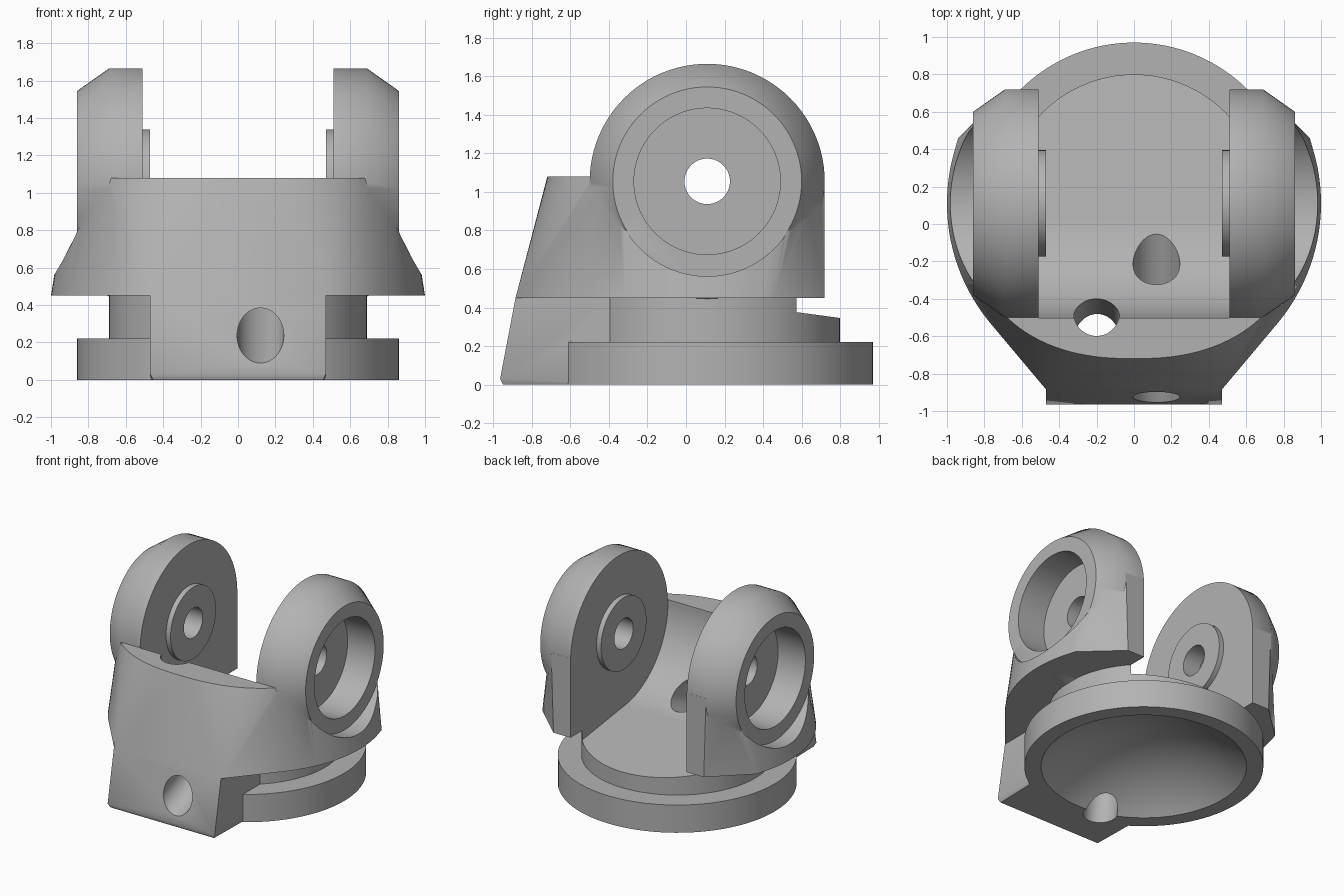
import bpy, bmesh, math
from mathutils import Vector

cube = bpy.data.objects.get("Cube")
if cube:
    bpy.data.objects.remove(cube)

grey = bpy.data.materials.new("plain grey")
grey.use_nodes = True
grey.diffuse_color = (0.45, 0.45, 0.45, 1)
grey.node_tree.nodes["Principled BSDF"].inputs["Base Color"].default_value = (0.45, 0.45, 0.45, 1)

CY, CZ = 0.11, 1.055      # pivot axis position
EAR_R, INNER, OUTER = 0.61, 0.51, 0.86
BOTTOM, TOP = 0.45, 1.08  # skirt heights


def make(name, bm):
    bmesh.ops.recalc_face_normals(bm, faces=bm.faces)
    me = bpy.data.meshes.new(name)
    bm.to_mesh(me)
    bm.free()
    me.materials.append(grey)
    ob = bpy.data.objects.new(name, me)
    bpy.context.collection.objects.link(ob)
    return ob


def hull(name, points):
    """Convex solid around a set of points."""
    bm = bmesh.new()
    for p in points:
        bm.verts.new(p)
    res = bmesh.ops.convex_hull(bm, input=bm.verts)
    loose = [v for v in bm.verts if not v.link_faces]
    bmesh.ops.delete(bm, geom=loose, context='VERTS')
    bmesh.ops.dissolve_limit(bm, angle_limit=0.002, verts=bm.verts, edges=bm.edges)
    return make(name, bm)


def rod(name, a, b, r, n=64):
    """Cylinder from point a to point b."""
    a, b = Vector(a), Vector(b)
    d = b - a
    m = d.to_track_quat('Z', 'Y').to_matrix().to_4x4()
    m.translation = (a + b) / 2
    bm = bmesh.new()
    bmesh.ops.create_cone(bm, cap_ends=True, segments=n, radius1=r, radius2=r,
                          depth=d.length, matrix=m)
    return make(name, bm)


def ring(x, r, n=96):
    """Circle of points around the pivot axis."""
    return [(x, CY + r * math.cos(2 * math.pi * i / n), CZ + r * math.sin(2 * math.pi * i / n))
            for i in range(n)]


def oval(rx, ry, power, z, lo, hi, n=128):
    """Squarish oval of points, kept between two y limits."""
    pts = []
    for i in range(n):
        t = 2 * math.pi * i / n
        c, s = math.cos(t), math.sin(t)
        x = math.copysign(abs(c) ** (2 / power), c) * rx
        y = CY + math.copysign(abs(s) ** (2 / power), s) * ry
        if lo < y < hi:
            pts.append((x, y, z))
    return pts


def combine(target, tool, op):
    tool.hide_render = True
    mod = target.modifiers.new("join", 'BOOLEAN')
    mod.operation, mod.solver, mod.object = op, 'EXACT', tool
    bpy.context.view_layer.objects.active = target
    bpy.ops.object.modifier_apply(modifier=mod.name)
    bpy.data.objects.remove(tool)


def add(tool):
    combine(body, tool, 'UNION')


def cut(tool):
    combine(body, tool, 'DIFFERENCE')


def both(points):
    return [(s * x, y, z) for x, y, z in points for s in (-1, 1)]


# Tapered skirt with a flat front lip
skirt = oval(1, 1, 2, BOTTOM, -0.6, 0.46)
skirt += oval(0.9, 0.83, 2.35, TOP, -1, 0.55)
skirt += both([(0.47, -0.885, BOTTOM), (0.94, 0.46, BOTTOM), (0.66, 0.72, BOTTOM), (0.68, 0.72, TOP)])
body = hull("yoke_body", skirt)

# Round foot, neck and front block
add(rod("neck", (0, CY, 0.1), (0, CY, 0.6), 0.69, 128))
add(rod("foot", (0, CY, 0), (0, CY, 0.22), 0.86, 128))
add(hull("front_block", both([
    (0.455, -0.95, 0), (0.47, -0.965, 0.03), (0.47, -0.885, BOTTOM),
    (0.47, -0.3, 0), (0.47, -0.3, BOTTOM), (0.3, -0.4, 0.6)])))

# Ears with sloped outer rims
for s in (-1, 1):
    add(hull("ear", ring(s * 0.45, EAR_R) + ring(s * 0.69, EAR_R)
             + ring(s * OUTER, 0.49) + ring(s * 0.9, 0.462)))
    cut(rod("ear_clearance", (s * OUTER, CY, CZ), (s * 1.3, CY, CZ), 0.493, 96))

# Channel between the ears, sloping down to the back
slope = math.radians(7.6)
profile = []
for i in range(49):
    a = math.pi + (math.pi / 2 - slope) * i / 48
    profile.append((CY + 0.612 * math.cos(a), CZ + 0.612 * math.sin(a)))
y0, z0 = profile[-1]
profile += [(1.3, z0 - (1.3 - y0) * math.tan(slope)), (1.3, 1.9), (profile[0][0], 1.9)]
cut(hull("channel", both([(INNER, y, z) for y, z in profile])))

# Inner bosses, outer recesses and pivot bores
for s in (-1, 1):
    add(rod("boss", (s * 0.47, CY, CZ), (s * 0.57, CY, CZ), 0.285))
    cut(rod("recess", (s * 0.62, CY, CZ), (s * 1.2, CY, CZ), 0.38, 96))
    cut(rod("bore", (s * 0.4, CY, CZ), (s * 1.2, CY, CZ), 0.118))

# Hollow dish underneath
rim, depth = 0.74, 0.3
radius = (rim ** 2 + depth ** 2) / (2 * depth)
bm = bmesh.new()
bmesh.ops.create_uvsphere(bm, u_segments=96, v_segments=64, radius=radius)
bmesh.ops.translate(bm, verts=bm.verts, vec=(0, CY, depth - radius))
cut(make("dish", bm))

# Slanted passage from the front and steep passage to the dish
cut(rod("front_passage", (0.12, -1.29, 0.085), (0.12, 0.03, 0.636), 0.125))
cut(rod("steep_passage", (-0.2, -0.46, 1.2), (-0.2, -0.63, -0.1), 0.122))

# Smooth shading with sharp edges
bpy.ops.object.select_all(action='DESELECT')
body.select_set(True)
bpy.context.view_layer.objects.active = body
bpy.ops.object.shade_smooth_by_angle(angle=math.radians(38))
